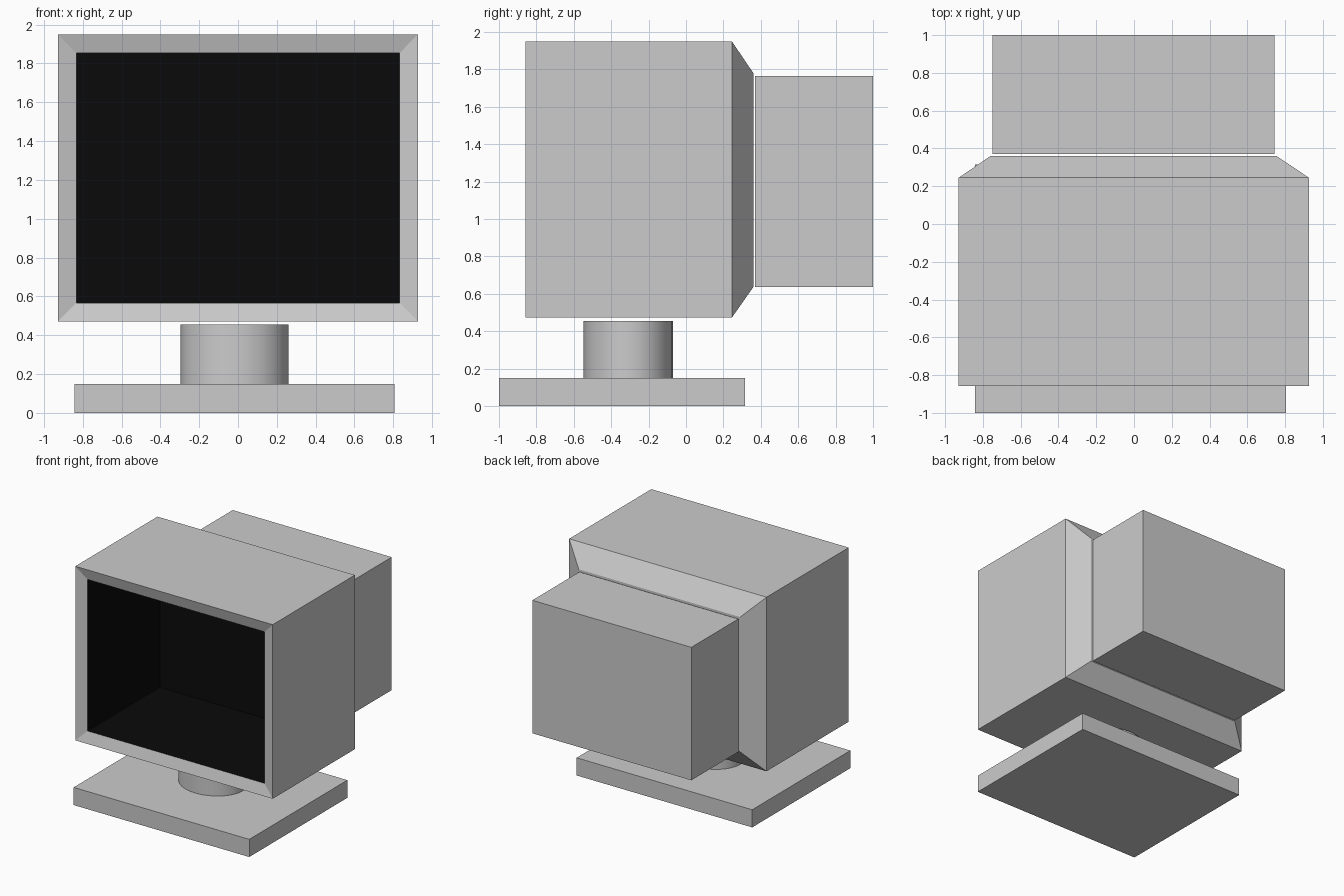
import bpy, bmesh, math

if "Cube" in bpy.data.objects:
    bpy.data.objects.remove(bpy.data.objects["Cube"])


def loft(name, rings, dark_from=None):
    """Skin rectangles (y, x0, x1, z0, z1) in order and cap both ends."""
    bm = bmesh.new()
    loops = [[bm.verts.new((x, y, z)) for x, z in ((x0, z0), (x1, z0), (x1, z1), (x0, z1))]
             for y, x0, x1, z0, z1 in rings]
    bm.faces.new(loops[0])
    for k, (a, b) in enumerate(zip(loops, loops[1:])):
        for i in range(4):
            j = (i + 1) % 4
            f = bm.faces.new((a[i], a[j], b[j], b[i]))
            f.material_index = int(dark_from is not None and k >= dark_from)
    end = bm.faces.new(loops[-1])
    end.material_index = int(dark_from is not None)
    bmesh.ops.recalc_face_normals(bm, faces=bm.faces)
    mesh = bpy.data.meshes.new(name)
    bm.to_mesh(mesh)
    bm.free()
    obj = bpy.data.objects.new(name, mesh)
    bpy.context.collection.objects.link(obj)
    return obj


def box(name, x0, x1, y0, y1, z0, z1):
    return loft(name, [(y0, x0, x1, z0, z1), (y1, x0, x1, z0, z1)])


# Materials for the housing and its dark cavity
grey = bpy.data.materials.new("grey_plastic")
grey.diffuse_color = (0.8, 0.8, 0.8, 1)
grey.use_nodes = True
grey.node_tree.nodes["Principled BSDF"].inputs["Base Color"].default_value = grey.diffuse_color
black = bpy.data.materials.new("black_screen")
black.diffuse_color = (0.003, 0.003, 0.003, 1)
black.use_nodes = True
black.node_tree.nodes["Principled BSDF"].inputs["Base Color"].default_value = black.diffuse_color

# Housing: tapered back, straight sides, sloped bezel, deep screen cavity
housing = loft("monitor_housing", [
    (0.36, -0.76, 0.755, 0.636, 1.78),
    (0.245, -0.928, 0.926, 0.472, 1.95),
    (-0.857, -0.928, 0.926, 0.472, 1.95),
    (-0.83, -0.832, 0.832, 0.567, 1.853),
    (0.14, -0.832, 0.832, 0.567, 1.853),
], dark_from=3)
housing.data.materials.append(grey)
housing.data.materials.append(black)

# Rear tube cover
box("rear_cover", -0.75, 0.743, 0.37, 1.0, 0.636, 1.765)

# Stand base
box("stand_base", -0.843, 0.806, -1.0, 0.316, 0.0, 0.15)

# Stand neck, oval in plan
bpy.ops.mesh.primitive_cylinder_add(vertices=32, radius=1, depth=1,
                                    location=(-0.018, -0.309, 0.3025))
neck = bpy.context.object
neck.name = "stand_neck"
neck.scale = (0.277, 0.239, 0.305)
bpy.ops.object.transform_apply(location=False, rotation=False, scale=True)
bpy.ops.object.shade_smooth_by_angle(angle=math.radians(30))
